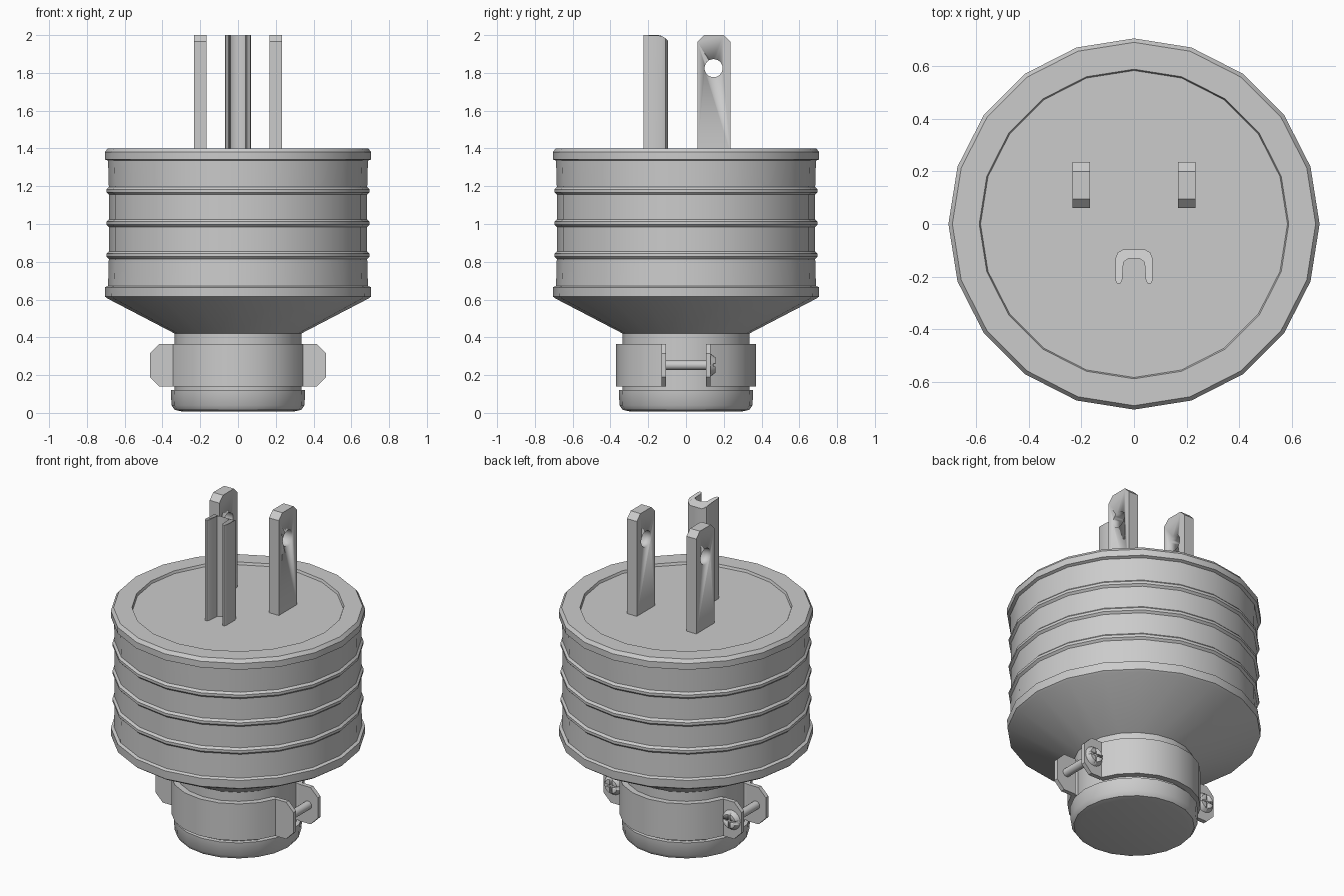
import bpy, bmesh, math
from mathutils import Matrix, Vector

if "Cube" in bpy.data.objects:
    bpy.data.objects.remove(bpy.data.objects["Cube"])

SIDES = 20
grey = bpy.data.materials.new("plain grey")
grey.use_nodes = True
grey.diffuse_color = (0.6, 0.6, 0.6, 1)
grey.node_tree.nodes["Principled BSDF"].inputs["Base Color"].default_value = (0.6, 0.6, 0.6, 1)


def finish(bm, name, angle=35):
    bmesh.ops.recalc_face_normals(bm, faces=bm.faces)
    mesh = bpy.data.meshes.new(name)
    bm.to_mesh(mesh)
    bm.free()
    mesh.materials.append(grey)
    obj = bpy.data.objects.new(name, mesh)
    bpy.context.collection.objects.link(obj)
    bpy.ops.object.select_all(action='DESELECT')
    obj.select_set(True)
    bpy.context.view_layer.objects.active = obj
    bpy.ops.object.shade_smooth_by_angle(angle=math.radians(angle))
    return obj


def lathe(name, profile):
    """Spin an (r, z) profile round z and cap both ends."""
    bm = bmesh.new()
    rings = [[bm.verts.new((r * math.cos(2 * math.pi * i / SIDES),
                            r * math.sin(2 * math.pi * i / SIDES), z))
              for i in range(SIDES)] for r, z in profile]
    for a, b in zip(rings, rings[1:]):
        for i in range(SIDES):
            j = (i + 1) % SIDES
            bm.faces.new((a[i], a[j], b[j], b[i]))
    bm.faces.new(rings[0])
    bm.faces.new(rings[-1])
    return finish(bm, name)


def prism(outline, depth, place):
    """Extrude a flat outline along its normal; place maps it into the model."""
    bm = bmesh.new()
    face = bm.faces.new([bm.verts.new((u, v, 0)) for u, v in outline])
    new = bmesh.ops.extrude_face_region(bm, geom=[face])["geom"]
    bmesh.ops.translate(bm, vec=(0, 0, depth),
                        verts=[g for g in new if isinstance(g, bmesh.types.BMVert)])
    bmesh.ops.transform(bm, matrix=place, verts=bm.verts)
    return bm


def axes(u, v, w, origin):
    m = Matrix((u, v, w)).transposed().to_4x4()
    m.translation = Vector(origin)
    return m


def cylinder(name, radius, y0, y1, x, z, n=16, top=None):
    bm = bmesh.new()
    turn = Matrix.Translation((x, (y0 + y1) / 2, z)) @ Matrix.Rotation(-math.pi / 2, 4, 'X')
    bmesh.ops.create_cone(bm, cap_ends=True, segments=n, radius1=radius,
                          radius2=top or radius, depth=y1 - y0, matrix=turn)
    return finish(bm, name)


def cut(obj, cutter):
    mod = obj.modifiers.new("cut", 'BOOLEAN')
    mod.object = cutter
    mod.solver = 'EXACT'
    bpy.context.view_layer.objects.active = obj
    bpy.ops.object.modifier_apply(modifier=mod.name)
    bpy.data.objects.remove(cutter)


# Ribbed body with flared base, raised rims and a shallow face recess
body = [(0.335, 0.39), (0.335, 0.42), (0.69, 0.605), (0.703, 0.615), (0.705, 0.665), (0.688, 0.672)]
for z in (0.835, 1.005, 1.175):
    body += [(0.684, z - 0.02), (0.696, z - 0.008), (0.696, z + 0.008), (0.684, z + 0.02)]
body += [(0.688, 1.335), (0.705, 1.342), (0.705, 1.38), (0.69, 1.4), (0.588, 1.4), (0.583, 1.385)]
lathe("body", body)

# Neck and cord collar
lathe("neck", [(0.335, 0.1), (0.335, 0.415)])
lathe("cord_collar", [(0.3, 0.008), (0.335, 0.016), (0.352, 0.04), (0.356, 0.12), (0.33, 0.122)])

# Clamp halves, each an arc band with a tab at both ends
TAB = 0.118
for side, label in ((-1, "front"), (1, "back")):
    start = math.asin(TAB / 0.37)
    angles = [start] + [math.radians(18 * k) for k in range(2, 9)] + [math.pi - start]
    arc = [(r * math.cos(a), side * r * math.sin(a))
           for r, seq in ((0.37, angles), (0.332, angles[::-1])) for a in seq]
    finish(prism(arc, 0.225, Matrix.Translation((0, 0, 0.14))), label + "_clamp_band")
    for sx, hand in ((-1, "right"), (1, "left")):
        c = 0.05
        tab = [(0.335, 0.14), (0.467 - c, 0.14), (0.467, 0.14 + c),
               (0.467, 0.365 - c), (0.467 - c, 0.365), (0.335, 0.365)]
        place = axes((sx, 0, 0), (0, 0, 1), (0, 1, 0), (0, side * TAB - 0.013, 0))
        finish(prism(tab, 0.026, place), label + "_clamp_tab_" + hand)

# Clamp screws with cross-slotted heads at the back
for sx, hand in ((-1, "right"), (1, "left")):
    x, z = sx * 0.4, 0.253
    cylinder("screw_shank_" + hand, 0.025, -0.12, 0.13, x, z)
    head = cylinder("screw_head_" + hand, 0.06, 0.13, 0.156, x, z, 20, 0.042)
    for size in ((0.014, 0.02, 0.2), (0.2, 0.02, 0.014)):
        bm = bmesh.new()
        bmesh.ops.create_cube(bm, size=1, matrix=Matrix.Translation((x, 0.155, z)) @ Matrix.Diagonal((*size, 1)))
        cutter = finish(bm, "slot_cutter")
        cutter.hide_render = True
        cut(head, cutter)

# Flat blades with clipped tips and a round hole
for sx, hand in ((-1, "right"), (1, "left")):
    c = 0.035
    blade = [(0.06, 1.38), (0.235, 1.38), (0.235, 2 - c), (0.235 - c, 2), (0.06 + c, 2), (0.06, 2 - c)]
    place = axes((0, 1, 0), (0, 0, 1), (1, 0, 0), (sx * 0.201 - 0.033, 0, 0))
    obj = finish(prism(blade, 0.066, place), hand + "_blade", 30)
    bm = bmesh.new()
    bmesh.ops.create_cone(bm, cap_ends=True, segments=24, radius1=0.048, radius2=0.048, depth=0.3,
                          matrix=Matrix.Translation((sx * 0.2, 0.146, 1.825)) @ Matrix.Rotation(math.pi / 2, 4, 'Y'))
    cutter = finish(bm, "hole_cutter")
    cutter.hide_render = True
    cut(obj, cutter)

# U-shaped ground pin, open to the front, with its back top edge eased
half = [(0.045, -0.215), (0.052, -0.226), (0.064, -0.226), (0.07, -0.215), (0.07, -0.13),
        (0.062, -0.108), (0.04, -0.096)]
inner = [(0.022, -0.132), (0.04, -0.145)]
right = [(-x, y) for x, y in half]
left_inner = [(-x, y) for x, y in inner]
outline = half + right[::-1] + left_inner[::-1] + inner
bm = prism(outline, 0.62, Matrix.Translation((0, 0, 1.38)))
for v in bm.verts:
    if v.co.z > 1.9 and v.co.y > -0.15:
        v.co.z -= 0.028 * ((v.co.y + 0.15) / 0.054) ** 2
finish(bm, "ground_pin", 40)
